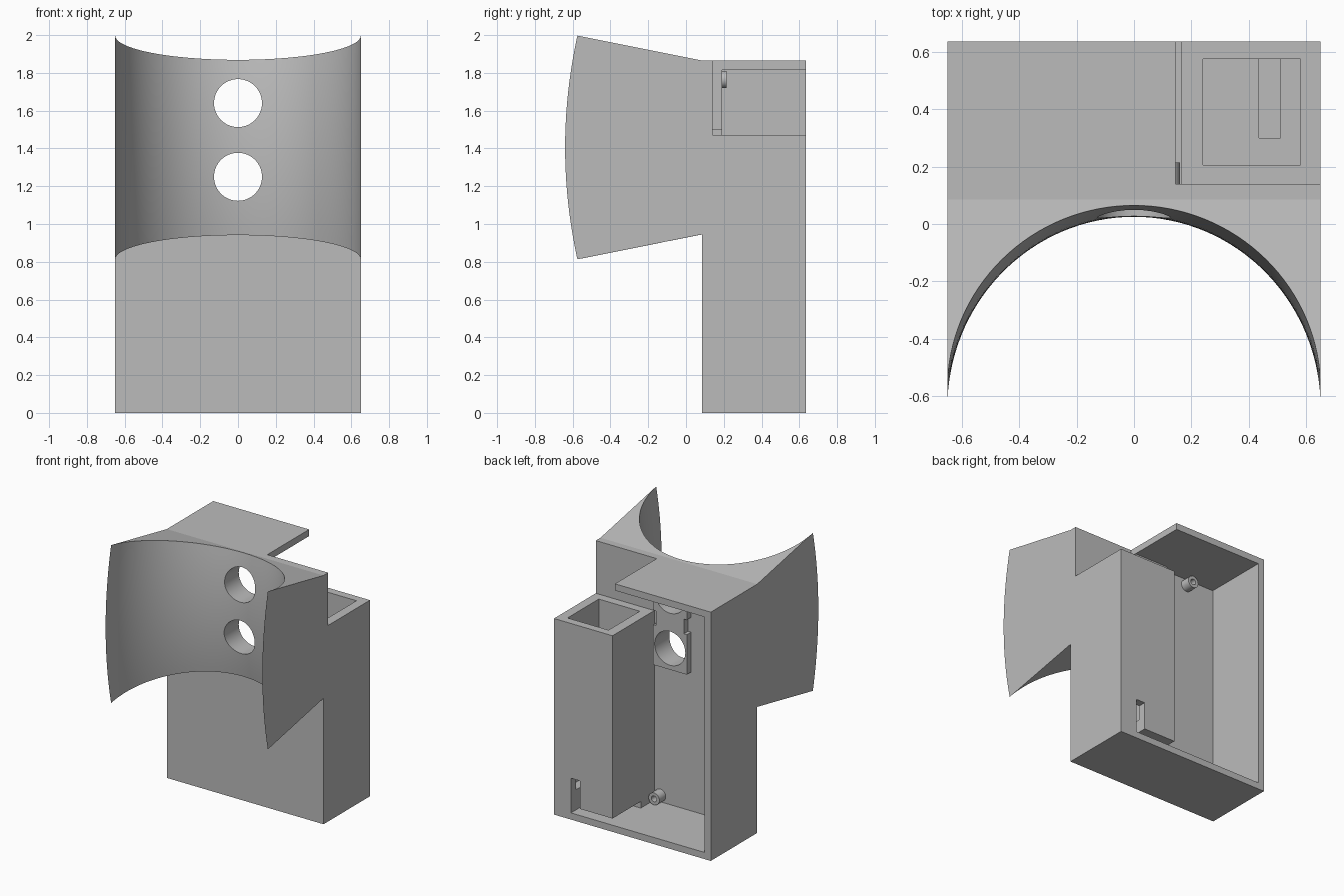
import bpy, bmesh, math
from mathutils import Matrix, Vector

cube = bpy.data.objects.get("Cube")
if cube:
    bpy.data.objects.remove(cube, do_unlink=True)

GREY = (0.5, 0.5, 0.5, 1)
grey = bpy.data.materials.new("plain grey")
grey.use_nodes = True
grey.diffuse_color = GREY
grey.node_tree.nodes["Principled BSDF"].inputs["Base Color"].default_value = GREY

HALF = 0.65            # half width
FRONT, WALL, BACK = 0.085, 0.14, 0.635
TOP, THICK = 1.865, 0.05


def finish(name, bm):
    bmesh.ops.recalc_face_normals(bm, faces=bm.faces)
    mesh = bpy.data.meshes.new(name)
    bm.to_mesh(mesh)
    bm.free()
    obj = bpy.data.objects.new(name, mesh)
    bpy.context.collection.objects.link(obj)
    mesh.materials.append(grey)
    return obj


def box(name, x, y, z):
    bm = bmesh.new()
    bmesh.ops.create_cube(bm, size=1)
    for v in bm.verts:
        v.co = Vector([(a + b) / 2 + c * (b - a) for c, (a, b) in zip(v.co, (x, y, z))])
    return finish(name, bm)


def rod(name, x, z, radius, y0, y1, sides=48):
    bm = bmesh.new()
    place = Matrix.Translation((x, (y0 + y1) / 2, z)) @ Matrix.Rotation(math.pi / 2, 4, "X")
    bmesh.ops.create_cone(bm, cap_ends=True, segments=sides, radius1=radius,
                          radius2=radius, depth=y1 - y0, matrix=place)
    return finish(name, bm)


def activate(obj):
    bpy.ops.object.select_all(action="DESELECT")
    obj.select_set(True)
    bpy.context.view_layer.objects.active = obj


def boolean(obj, tool, operation="DIFFERENCE"):
    tool.hide_render = True
    mod = obj.modifiers.new("bool", "BOOLEAN")
    mod.operation, mod.solver, mod.object = operation, "EXACT", tool
    activate(obj)
    bpy.ops.object.modifier_apply(modifier=mod.name)
    bpy.data.objects.remove(tool, do_unlink=True)


def smooth(obj):
    activate(obj)
    bpy.ops.object.shade_smooth_by_angle(angle=math.radians(30))


def drill(obj):
    for z in (1.25, 1.64):
        boolean(obj, rod("hole_cutter", 0, z, 0.127, -0.3, 0.4, 64))
    smooth(obj)


# Saddle-shaped head: a half-round hollow whose wall bows forward at mid height
def saddle_y(t, z):
    return -0.64 + 0.665 * math.cos(t) + (z - 1.405) ** 2 / 5.4


def rim_z(t, level, slope):
    z = level
    for _ in range(8):
        z = level + slope * (FRONT - saddle_y(t, z))
    return z


def make_head(columns=64, rows=20):
    bm = bmesh.new()
    grid = []
    for i in range(columns + 1):
        t = math.pi * (i / columns - 0.5)
        low, high = rim_z(t, 0.945, -0.2), rim_z(t, TOP, 0.2)
        column = []
        for k in range(rows + 1):
            z = low + (high - low) * k / rows
            column.append(bm.verts.new((HALF * math.sin(t), saddle_y(t, z), z)))
        grid.append(column)
    for a, b in zip(grid, grid[1:]):
        for k in range(rows):
            bm.faces.new((a[k], b[k], b[k + 1], a[k + 1]))
    (l0, l1), (r0, r1) = [[bm.verts.new((x, FRONT, z)) for z in (0.945, TOP)]
                          for x in (-HALF, HALF)]
    bm.faces.new([c[0] for c in grid] + [r0, l0])
    bm.faces.new([c[-1] for c in grid] + [r1, l1])
    bm.faces.new(grid[0] + [l1, l0])
    bm.faces.new(grid[-1] + [r1, r0])
    bm.faces.new((l0, l1, r1, r0))
    return finish("saddle_head", bm)


drill(make_head())

# Open-backed housing with a square tube along one side
housing = box("housing", (-HALF, HALF), (FRONT, BACK), (0, TOP))
FAR = 0.8
for name, x, y, z in (
    ("chamber", (-HALF + THICK, 0.165), (WALL, FAR), (THICK, TOP - THICK)),
    ("corner_notch", (0.145, FAR), (WALL, FAR), (1.47, 2.1)),
    ("tube_bore", (0.24, 0.58), (0.205, 0.575), (0.2, 1.6)),
    ("cable_slot", (0.435, 0.51), (0.3, FAR), (THICK, 0.31)),
    ("cable_gap", (0.1, 0.51), (0.3, FAR), (THICK, 0.1)),
):
    boolean(housing, box(name + "_cutter", x, y, z))
drill(housing)

# Sensor mount behind the two holes: two square pads joined by a neck
mount = box("sensor_mount", (-0.14, 0.14), (WALL, 0.19), (1.09, 1.39))
boolean(mount, box("neck", (-0.115, 0.115), (WALL, 0.19), (1.35, 1.55)), "UNION")
boolean(mount, box("upper_pad", (-0.14, 0.14), (WALL, 0.19), (1.5, TOP - THICK)), "UNION")
drill(mount)

# Hollow screw posts on the inner wall
for name, x, z in (("lower_post", 0.115, 0.1), ("upper_post", -0.36, 1.765)):
    post = rod(name, x, z, 0.045, WALL, 0.215)
    boolean(post, rod("post_bore", x, z, 0.022, WALL + 0.01, 0.3, 24))
    smooth(post)
